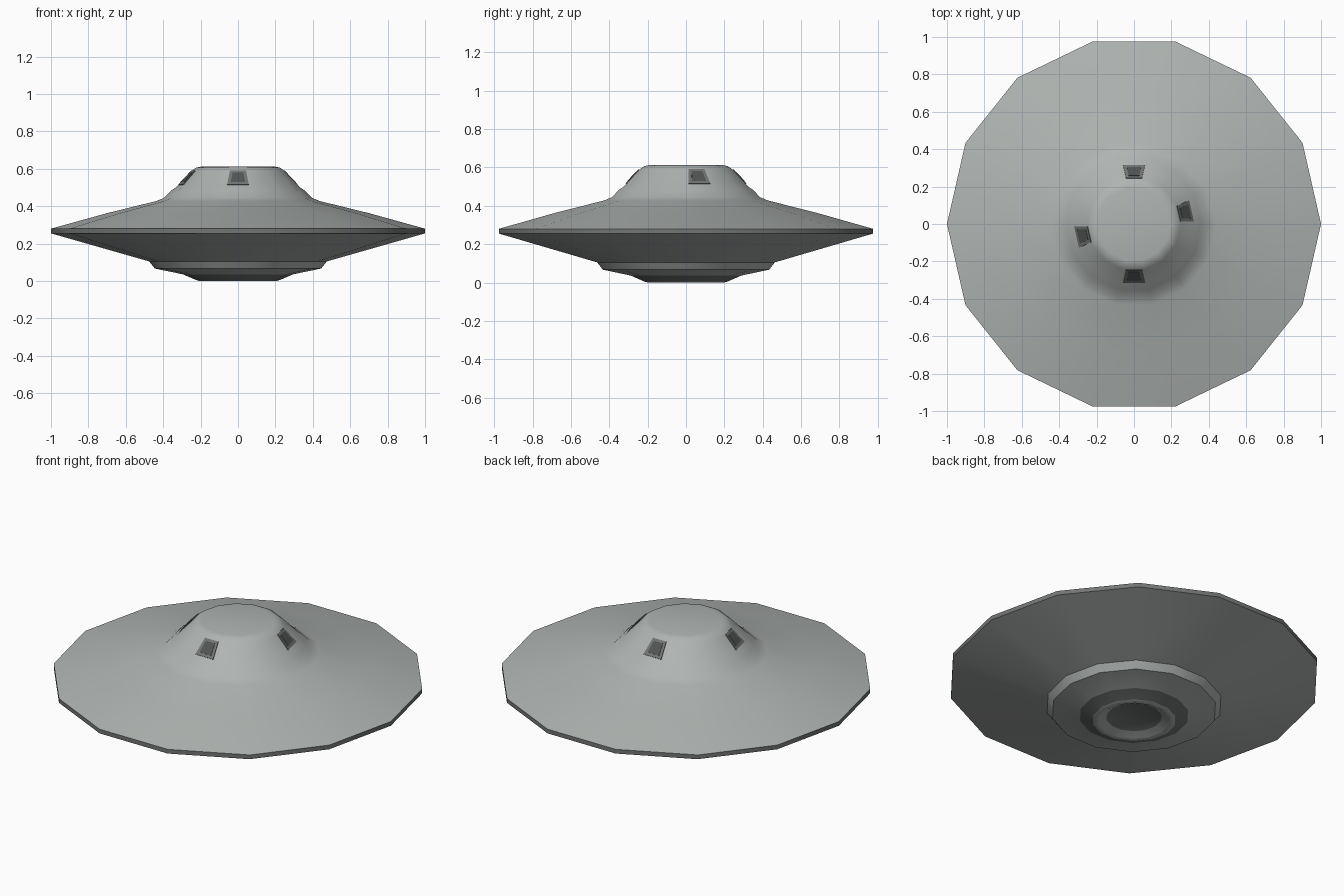
import bpy, bmesh, math
from mathutils import Vector

if "Cube" in bpy.data.objects:
    bpy.data.objects.remove(bpy.data.objects["Cube"])

SIDES = 14


def material(name, rgb):
    m = bpy.data.materials.new(name)
    m.diffuse_color = (*rgb, 1)
    m.use_nodes = True
    m.node_tree.nodes["Principled BSDF"].inputs["Base Color"].default_value = m.diffuse_color
    return m


HULL = material("hull_grey", (0.43, 0.46, 0.445))
DARK = material("dark_trim_grey", (0.17, 0.18, 0.175))
GLASS = material("dark_glass", (0.085, 0.092, 0.089))


def add_object(name, bm, mats, smooth=False):
    bmesh.ops.recalc_face_normals(bm, faces=bm.faces)
    me = bpy.data.meshes.new(name)
    bm.to_mesh(me)
    bm.free()
    ob = bpy.data.objects.new(name, me)
    bpy.context.collection.objects.link(ob)
    for m in mats:
        me.materials.append(m)
    if smooth:
        bpy.ops.object.select_all(action='DESELECT')
        ob.select_set(True)
        bpy.context.view_layer.objects.active = ob
        bpy.ops.object.shade_smooth_by_angle(angle=math.radians(35))
    return ob


def lathe(name, profile, mats):
    """Closed solid from (radius, height, material of the band above) rings."""
    bm = bmesh.new()
    rings = []
    for r, z, _ in profile:
        rings.append([bm.verts.new((r * math.cos(2 * math.pi * i / SIDES),
                                    r * math.sin(2 * math.pi * i / SIDES), z))
                      for i in range(SIDES)])
    for a, b, (_, _, index) in zip(rings, rings[1:], profile):
        for i in range(SIDES):
            j = (i + 1) % SIDES
            bm.faces.new((a[i], a[j], b[j], b[i])).material_index = index
    bm.faces.new(rings[0]).material_index = 1      # dark belly disc
    bm.faces.new(rings[-1])
    return add_object(name, bm, mats, smooth=True)


# Saucer: recessed belly, dark belly ring, stepped underside, dark rim, dome
lathe("saucer_hull", [
    (0.15, 0.025, 0), (0.19, 0.003, 0), (0.205, 0.0, 0), (0.225, 0.006, 1),
    (0.295, 0.036, 0), (0.445, 0.067, 0), (0.475, 0.105, 0), (1.0, 0.255, 1),
    (1.0, 0.28, 0), (0.70, 0.363, 0), (0.44, 0.427, 0), (0.395, 0.445, 0),
    (0.36, 0.482, 0), (0.333, 0.50, 0), (0.25, 0.588, 0), (0.225, 0.606, 0),
    (0.197, 0.612, 0),
], [HULL, DARK])

# Dome facet line at its middle: apothem and height of the lower and upper edge
APO = math.cos(math.pi / SIDES)
LOW = Vector((0.333 * APO, 0, 0.50))
HIGH = Vector((0.25 * APO, 0, 0.588))
UP = HIGH - LOW
OUT = Vector((UP.z, 0, -UP.x)).normalized()


def window_plate(name, angle, t0, t1, w0, w1, bottom, top, mat):
    """Trapezoid plate lying on one dome facet."""
    ca, sa = math.cos(angle), math.sin(angle)
    bm = bmesh.new()
    layers = []
    for off in (bottom, top):
        layer = []
        for t, w in ((t0, -w0), (t0, w0), (t1, w1), (t1, -w1)):
            p = LOW + UP * t + OUT * off + Vector((0, w, 0))
            layer.append(bm.verts.new((p.x * ca - p.y * sa,
                                       p.x * sa + p.y * ca, p.z)))
        layers.append(layer)
    a, b = layers
    bm.faces.new(a)
    bm.faces.new(b)
    for i in range(4):
        j = (i + 1) % 4
        bm.faces.new((a[i], a[j], b[j], b[i]))
    add_object(name, bm, [mat])


# Four windows, each centred on a facet of the dome
for n, k in enumerate((0, 3, 7, 10), 1):
    ang = 2 * math.pi * (k + 0.5) / SIDES
    window_plate(f"window_frame_{n}", ang, 0.15, 1.0, 0.058, 0.043,
                 -0.003, 0.004, DARK)
    window_plate(f"window_glass_{n}", ang, 0.29, 0.87, 0.038, 0.029,
                 0.001, 0.006, GLASS)
